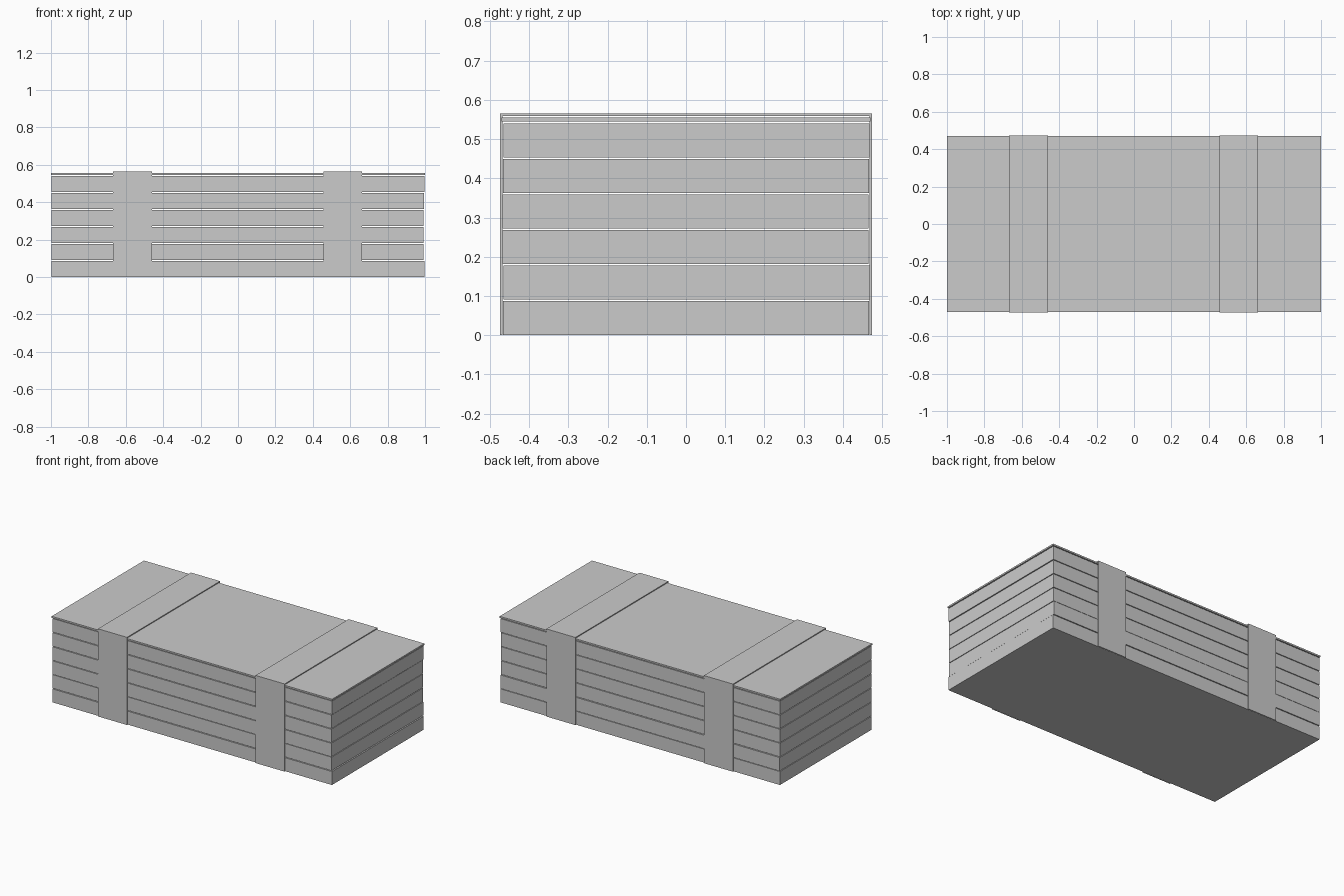
import bpy, bmesh

if "Cube" in bpy.data.objects:
    bpy.data.objects.remove(bpy.data.objects["Cube"])


def add_mesh(name, bm):
    mesh = bpy.data.meshes.new(name)
    bmesh.ops.recalc_face_normals(bm, faces=bm.faces[:])
    bm.to_mesh(mesh)
    bm.free()
    obj = bpy.data.objects.new(name, mesh)
    bpy.context.collection.objects.link(obj)
    return obj


def box(name, x0, x1, y0, y1, z0, z1):
    bm = bmesh.new()
    bmesh.ops.create_cube(bm, size=1)
    for v in bm.verts:
        v.co = ((x0 + x1) / 2 + v.co.x * (x1 - x0),
                (y0 + y1) / 2 + v.co.y * (y1 - y0),
                (z0 + z1) / 2 + v.co.z * (z1 - z0))
    return add_mesh(name, bm)


def strap(name, x0, x1, half, top, t):
    # Upside-down U profile pushed along x
    profile = [(-half, 0), (-half, top), (half, top), (half, 0),
               (half - t, 0), (half - t, top - t), (-half + t, top - t), (-half + t, 0)]
    bm = bmesh.new()
    face = bm.faces.new([bm.verts.new((x0, y, z)) for y, z in profile])
    res = bmesh.ops.extrude_face_region(bm, geom=[face])
    moved = [g for g in res["geom"] if isinstance(g, bmesh.types.BMVert)]
    bmesh.ops.translate(bm, verts=moved, vec=(x1 - x0, 0, 0))
    return add_mesh(name, bm)


# Six stacked slabs with thin gaps, slightly out of line with each other
PITCH, GAP = 0.0907, 0.004
x_shift = [0.0, -0.004, -0.004, -0.004, -0.003, 0.0]
y_shift = [0.0, 0.002, -0.001, -0.001, 0.0, 0.001]
for i, (dx, dy) in enumerate(zip(x_shift, y_shift)):
    z = i * PITCH
    box(f"slab_{i + 1}", -0.997, 0.997 + dx, -0.467 + dy, 0.467 + dy,
        z, z + PITCH - GAP)

# Thin cover sheet on top
box("cover_sheet", -1.0, 1.0, -0.47, 0.47, 0.545, 0.555)

# Two wide straps over the stack
for side, x0, x1 in (("left", -0.667, -0.46), ("right", 0.457, 0.664)):
    strap(f"{side}_strap", x0, x1, 0.474, 0.565, 0.006)
